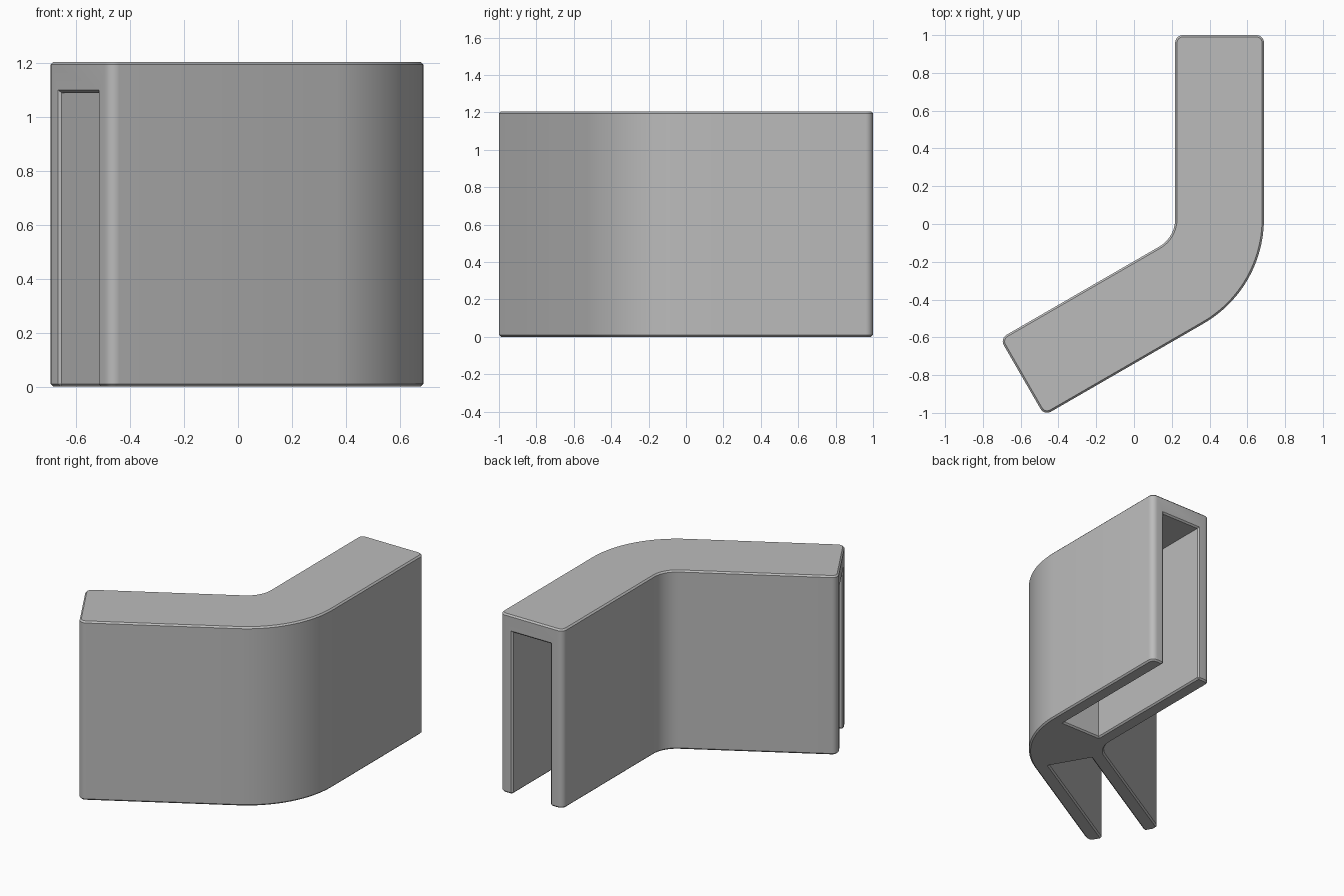
import bpy
import bmesh
from math import radians, pi
from mathutils import Vector, Matrix

cube = bpy.data.objects.get("Cube")
if cube:
    bpy.data.objects.remove(cube, do_unlink=True)

WIDTH, HEIGHT, LENGTH = 0.47, 1.205, 0.973     # arm size
X_OUT, Y_BEND = 0.688, 0.027                   # outer face, start of bend
R_OUT = 0.64
R_IN = R_OUT - WIDTH
WALL, CEILING = 0.094, 1.09
CORNER, CHAMFER = 0.04, 0.01
BEND = radians(-60)
CENTRE = Vector((X_OUT - R_OUT, Y_BEND))

grey = bpy.data.materials.new("plain grey")
grey.use_nodes = True
grey.diffuse_color = (0.5, 0.5, 0.5, 1)
grey.node_tree.nodes["Principled BSDF"].inputs["Base Color"].default_value = (0.5, 0.5, 0.5, 1)


def arc(centre, radius, start, end, steps):
    return [centre + Matrix.Rotation(start + (end - start) * i / steps, 2) @ Vector((radius, 0))
            for i in range(steps + 1)]


def prism(name, points, bottom, top):
    bm = bmesh.new()
    face = bm.faces.new([bm.verts.new((p.x, p.y, bottom)) for p in points])
    new = bmesh.ops.extrude_face_region(bm, geom=[face])["geom"]
    bmesh.ops.translate(bm, vec=(0, 0, top - bottom),
                        verts=[g for g in new if isinstance(g, bmesh.types.BMVert)])
    bmesh.ops.recalc_face_normals(bm, faces=bm.faces)
    mesh = bpy.data.meshes.new(name)
    bm.to_mesh(mesh)
    bm.free()
    obj = bpy.data.objects.new(name, mesh)
    bpy.context.collection.objects.link(obj)
    return obj


# Each arm is laid out from the bend centre: u across, v along the arm
def straight_arm(u, v):
    return CENTRE + Vector((u, v))


def angled_arm(u, v):
    return CENTRE + Matrix.Rotation(BEND, 2) @ Vector((u, -v))


# Bent outline with rounded arm ends
end_v = LENGTH - CORNER
outline = arc(CENTRE, R_OUT, BEND, 0, 24)
outline += arc(straight_arm(R_OUT - CORNER, end_v), CORNER, 0, pi / 2, 6)
outline += arc(straight_arm(R_IN + CORNER, end_v), CORNER, pi / 2, pi, 6)
outline += arc(CENTRE, R_IN, 0, BEND, 16)
outline += arc(angled_arm(R_IN + CORNER, end_v), CORNER, BEND + pi, BEND + 1.5 * pi, 6)
outline += arc(angled_arm(R_OUT - CORNER, end_v), CORNER, BEND + 1.5 * pi, BEND + 2 * pi, 6)
body = prism("corner_bracket", outline, 0, HEIGHT)

# Slots open at the arm ends and underneath
cutters = []
for name, place in (("straight_slot", straight_arm), ("angled_slot", angled_arm)):
    lo, hi = R_IN + WALL, R_OUT - WALL
    points = [place(lo, 0), place(hi, 0), place(hi, LENGTH + 0.2), place(lo, LENGTH + 0.2)]
    cutter = prism(name, points, -0.2, CEILING)
    cutter.hide_render = True
    mod = body.modifiers.new(name, "BOOLEAN")
    mod.operation = "DIFFERENCE"
    mod.solver = "EXACT"
    mod.object = cutter
    cutters.append(cutter)

bpy.context.view_layer.update()
shape = bpy.data.meshes.new_from_object(body.evaluated_get(bpy.context.evaluated_depsgraph_get()))
body.modifiers.clear()
body.data = shape
for cutter in cutters:
    bpy.data.objects.remove(cutter, do_unlink=True)

# Chamfer every outward sharp edge
bm = bmesh.new()
bm.from_mesh(shape)
sharp = [e for e in bm.edges if len(e.link_faces) == 2 and e.is_convex
         and e.calc_face_angle() > radians(50)]
bmesh.ops.bevel(bm, geom=sharp, offset=CHAMFER, segments=1, affect="EDGES", profile=0.5)
bm.to_mesh(shape)
bm.free()

shape.materials.clear()
shape.materials.append(grey)
bpy.ops.object.select_all(action="DESELECT")
body.select_set(True)
bpy.context.view_layer.objects.active = body
bpy.ops.object.shade_smooth_by_angle(angle=radians(30))
